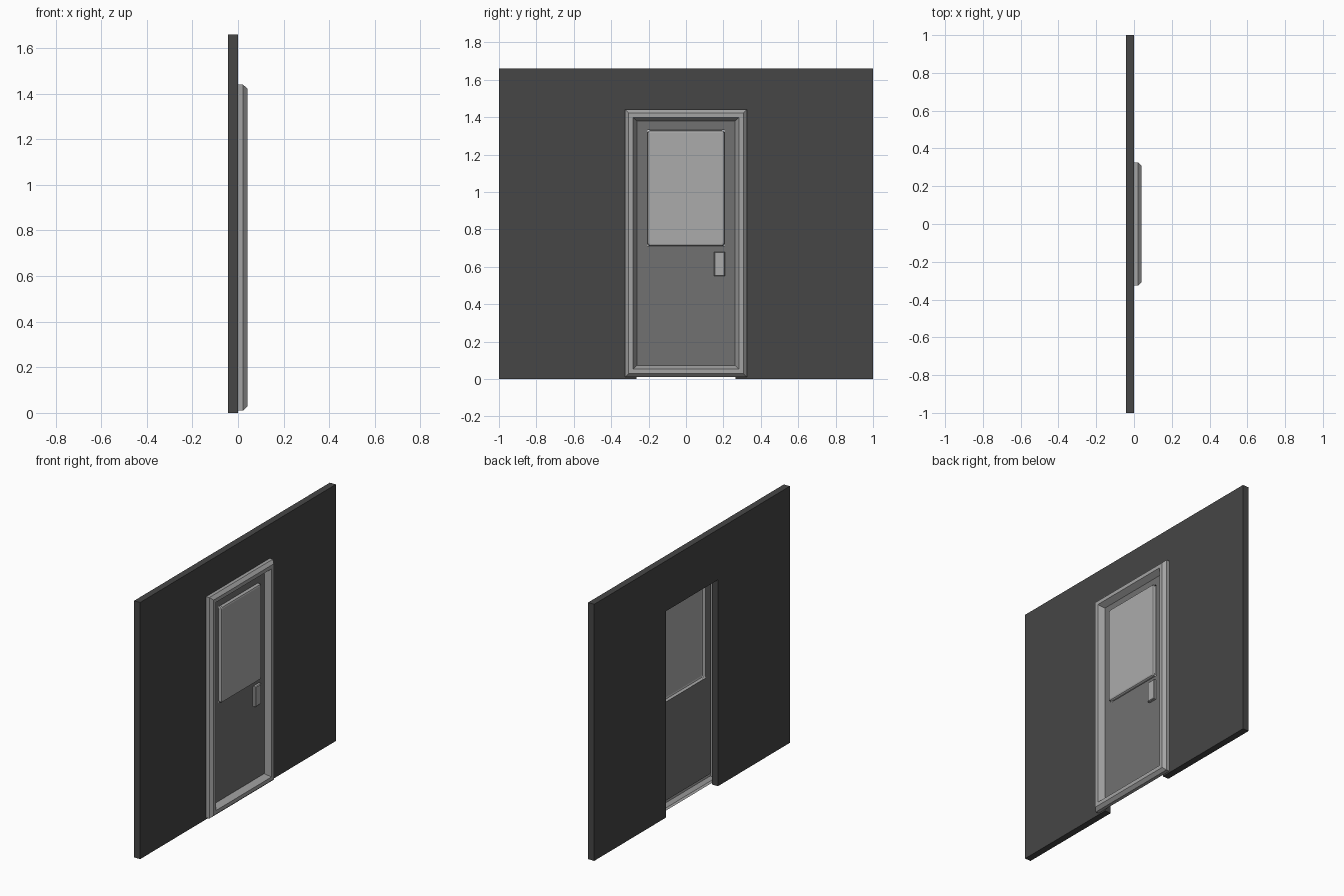
import bpy, bmesh, math

if "Cube" in bpy.data.objects:
    bpy.data.objects.remove(bpy.data.objects["Cube"])

WALL_BACK, WALL_FRONT = -0.043, 0.0
DOOR_X = 0.004


def material(name, v):
    m = bpy.data.materials.new(name)
    m.diffuse_color = (v, v, v, 1)
    m.use_nodes = True
    m.node_tree.nodes["Principled BSDF"].inputs["Base Color"].default_value = m.diffuse_color
    return m


wall_mat = material("charcoal_wall", 0.061)
door_mat = material("mid_grey_door", 0.165)
frame_mat = material("light_grey_frame", 0.37)
pane_mat = material("pale_grey_pane", 0.41)


def finish(name, bm, mat, fix_normals=True):
    if fix_normals:
        bmesh.ops.recalc_face_normals(bm, faces=bm.faces)
    me = bpy.data.meshes.new(name)
    bm.to_mesh(me)
    bm.free()
    me.materials.append(mat)
    ob = bpy.data.objects.new(name, me)
    bpy.context.collection.objects.link(ob)
    return ob


def ring(rect, inset, x, radius=0.0, seg=3):
    """Rectangle outline (optionally round-cornered) in the y-z plane."""
    y0, y1, z0, z1 = rect
    y0, y1, z0, z1 = y0 + inset, y1 - inset, z0 + inset, z1 - inset
    r = radius
    pts = []
    centres = ((y1 - r, z1 - r), (y0 + r, z1 - r), (y0 + r, z0 + r), (y1 - r, z0 + r))
    for k, (cy, cz) in enumerate(centres):
        for i in range(seg + 1 if r else 1):
            a = math.radians(90) * (k + i / seg)
            pts.append((x, cy + r * math.cos(a), cz + r * math.sin(a)))
    return pts


def loft(name, rings, mat, cap=False):
    """Skin from the outer ring to the inner ring, facing +x."""
    bm = bmesh.new()
    loops = [[bm.verts.new(p) for p in r] for r in rings]
    for a, b in zip(loops, loops[1:]):
        n = len(a)
        for i in range(n):
            j = (i + 1) % n
            bm.faces.new((a[i], a[j], b[j], b[i]))
    if cap:
        bm.faces.new(loops[-1])
    return finish(name, bm, mat, False)


# wall slab with a doorway notch
bm = bmesh.new()
outline = [(-1, 0), (-0.265, 0), (-0.265, 1.335), (0.265, 1.335),
           (0.265, 0), (1, 0), (1, 1.66), (-1, 1.66)]
face = bm.faces.new([bm.verts.new((WALL_BACK, y, z)) for y, z in outline])
ext = bmesh.ops.extrude_face_region(bm, geom=[face])
moved = [g for g in ext["geom"] if isinstance(g, bmesh.types.BMVert)]
bmesh.ops.translate(bm, verts=moved, vec=(WALL_FRONT - WALL_BACK, 0, 0))
finish("wall", bm, wall_mat)

# moulded door frame: side, outer chamfer, flat, inner slope
frame_rect = (-0.325, 0.325, 0.010, 1.44)
frame_profile = [(0, 0.0), (0, 0.022), (0.018, 0.041), (0.042, 0.041), (0.062, DOOR_X)]
loft("door_frame", [ring(frame_rect, d, x) for d, x in frame_profile], frame_mat)

# door leaf, with the window hole left open
window_rect = (-0.206, 0.206, 0.71, 1.33)
bm = bmesh.new()
ys, zs = (-0.263, -0.206, 0.206, 0.263), (0.072, 0.71, 1.33, 1.378)
grid = [[bm.verts.new((DOOR_X, y, z)) for z in zs] for y in ys]
for i in range(3):
    for j in range(3):
        if (i, j) != (1, 1):
            bm.faces.new((grid[i][j], grid[i + 1][j], grid[i + 1][j + 1], grid[i][j + 1]))
finish("door_leaf", bm, door_mat, False)

# raised window pane with soft rim
pane_profile = [(0, DOOR_X), (0, 0.016), (0.004, 0.022), (0.012, 0.025)]
loft("window_pane", [ring(window_rect, d, x, 0.014 - d * 0.5) for d, x in pane_profile],
     pane_mat, cap=True)

# handle plate
handle_rect = (0.150, 0.208, 0.55, 0.68)
loft("door_handle", [ring(handle_rect, d, x) for d, x in
                     [(0, DOOR_X), (0, 0.018), (0.004, 0.022)]], pane_mat, cap=True)
